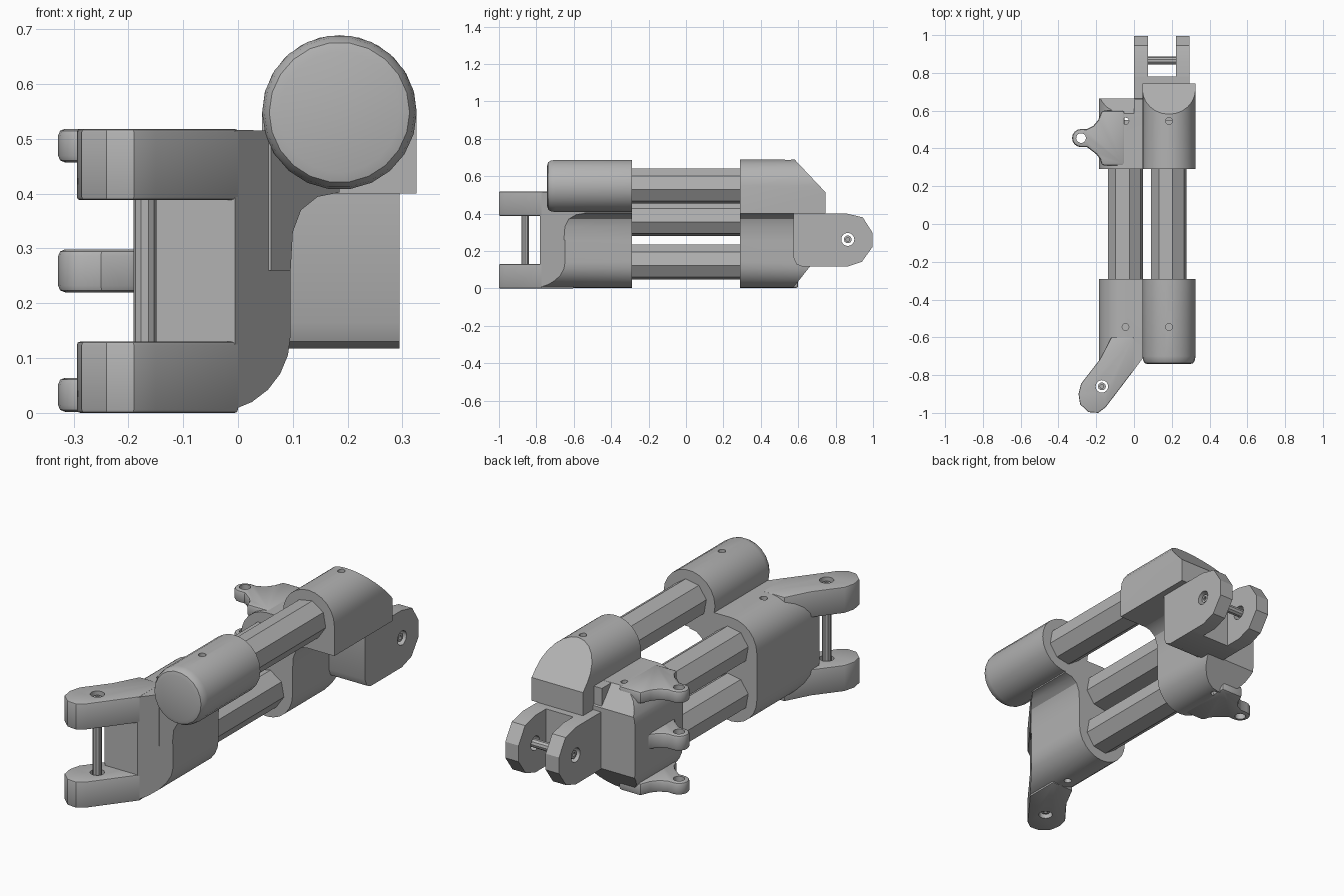
import bpy, bmesh
from math import cos, sin, pi, radians
from mathutils import Vector

if "Cube" in bpy.data.objects:
    bpy.data.objects.remove(bpy.data.objects["Cube"], do_unlink=True)

grey = bpy.data.materials.new("grey_plastic")
grey.use_nodes = True
grey.diffuse_color = (0.45, 0.45, 0.45, 1)
grey.node_tree.nodes["Principled BSDF"].inputs["Base Color"].default_value = (0.45, 0.45, 0.45, 1)

AXES = {"x": lambda u, v, t: (t, u, v),
        "y": lambda u, v, t: (u, t, v),
        "z": lambda u, v, t: (u, v, t)}


def arc(cx, cy, r, start, end, n):
    """Points on an arc, angles in degrees."""
    return [(cx + r * cos(radians(start + (end - start) * i / n)),
             cy + r * sin(radians(start + (end - start) * i / n))) for i in range(n + 1)]


def circle(cx, cy, r, n, phase=0):
    return arc(cx, cy, r, phase, phase + 360, n)[:-1]


def finish(bm, name, bevel=0, cutters=(), helper=False):
    """Turn a bmesh into an object, bevel it, drill it and shade it."""
    bmesh.ops.recalc_face_normals(bm, faces=bm.faces)
    mesh = bpy.data.meshes.new(name)
    bm.to_mesh(mesh)
    bm.free()
    obj = bpy.data.objects.new(name, mesh)
    bpy.context.collection.objects.link(obj)
    mesh.materials.append(grey)
    if helper:
        obj.hide_render = True
        obj.hide_viewport = True
        return obj
    bpy.ops.object.select_all(action="DESELECT")
    obj.select_set(True)
    bpy.context.view_layer.objects.active = obj
    if bevel:
        mod = obj.modifiers.new("bevel", "BEVEL")
        mod.width, mod.segments, mod.limit_method = bevel, 2, "ANGLE"
        mod.angle_limit = radians(50)
        bpy.ops.object.modifier_apply(modifier=mod.name)
    for cutter in cutters:
        mod = obj.modifiers.new("drill", "BOOLEAN")
        mod.operation, mod.solver, mod.object = "DIFFERENCE", "EXACT", cutter
        bpy.ops.object.modifier_apply(modifier=mod.name)
    bpy.ops.object.shade_smooth_by_angle(angle=radians(28))
    return obj


def prism(name, pts, axis, a, b, clips=(), **kw):
    """Extrude a profile along an axis, then slice it by (point, outward normal) planes."""
    bm = bmesh.new()
    rings = [[bm.verts.new(AXES[axis](u, v, t)) for u, v in pts] for t in (a, b)]
    n = len(pts)
    for ring in rings:
        bm.faces.new(ring)
    for i in range(n):
        j = (i + 1) % n
        bm.faces.new((rings[0][i], rings[0][j], rings[1][j], rings[1][i]))
    for point, normal in clips:
        cut = bmesh.ops.bisect_plane(bm, geom=bm.verts[:] + bm.edges[:] + bm.faces[:],
                                     plane_co=point, plane_no=Vector(normal).normalized(),
                                     clear_outer=True)
        edges = [e for e in cut["geom_cut"] if isinstance(e, bmesh.types.BMEdge)]
        bmesh.ops.edgenet_fill(bm, edges=edges)
    return finish(bm, name, **kw)


def lathe(name, profile, axis, cu, cv, n, **kw):
    """Revolve (radius, position) pairs about a line parallel to an axis; ends are capped."""
    bm = bmesh.new()
    rings = [[bm.verts.new(AXES[axis](u, v, t)) for u, v in circle(cu, cv, r, n)]
             for r, t in profile]
    for lo, hi in zip(rings, rings[1:]):
        for i in range(n):
            j = (i + 1) % n
            bm.faces.new((lo[i], lo[j], hi[j], hi[i]))
    bm.faces.new(rings[0])
    bm.faces.new(rings[-1])
    return finish(bm, name, **kw)


# Main dimensions: low tubes share one x, the high tube sits beside them
LOW_X, LOW_Z, MID_Z = -0.045, 0.142, 0.375
HIGH_X, HIGH_Z, WALL = 0.185, 0.548, 0.141
PIN_XY, PIN_YZ = (-0.17, -0.86), (0.865, 0.262)

# Drilling helpers
screw_holes = {}
for end, y in (("front", -0.545), ("rear", 0.545)):
    for side, x, z in (("low", LOW_X, -0.1), ("high", HIGH_X, 0.6)):
        screw_holes[end, side] = prism(f"{end}_{side}_screw_cutter", circle(x, y, 0.018, 12),
                                       "z", z, 0.8, helper=True)
front_bore = prism("front_bore_cutter", circle(*PIN_XY, 0.033, 16), "z", -0.1, 0.7, helper=True)
rear_bore = prism("rear_bore_cutter", circle(*PIN_YZ, 0.035, 16), "x", -0.1, 0.5, helper=True)
ear_bore = prism("ear_bore_cutter", circle(-0.28, 0.455, 0.026, 14), "z", -0.1, 0.7, helper=True)

# Three octagonal tubes
for name, x, z in (("low", LOW_X, LOW_Z), ("middle", LOW_X, MID_Z), ("high", HIGH_X, HIGH_Z)):
    prism(f"{name}_tube", circle(x, z, 0.096, 8, 33), "y", -0.6, 0.55)

# Twin-tube sleeves, rounded except at the corner beside the high tube
sleeve = (arc(LOW_X, LOW_Z, WALL, 180, 360, 12)
          + [(0.096, 0.515), (LOW_X, MID_Z + WALL)]
          + arc(LOW_X, MID_Z, WALL, 90, 180, 6)[1:])
prism("front_twin_sleeve", sleeve, "y", -0.78, -0.29,
      clips=[((0.04, -0.72, 0), (0.25, -0.19, 0))], cutters=[screw_holes["front", "low"]])
prism("rear_twin_sleeve", sleeve, "y", 0.29, 0.665,
      clips=[((0, 0.57, 0), (0, 0.12, -0.095)), ((0, 0.585, 0.516), (0, 0.095, 0.08))],
      cutters=[screw_holes["rear", "low"]])

# Curved webs joining the sleeves to the high collars
web = [(0, 0.515), (0.07, 0.515), (0.185, 0.5), (0.185, 0.402), (0.145, 0.394),
       (0.115, 0.37), (0.1, 0.33), (0.096, 0.26), (0, 0.26)]
prism("front_web", web, "y", -0.7, -0.29,
      clips=[((0.06, -0.7, 0), (0.25, -0.19, 0))])
prism("rear_web", web, "y", 0.29, 0.66)

# High collars: a closed round cap in front, an arched block with a sloped end at the rear
lathe("front_high_collar",
      [(WALL, -0.29), (WALL, -0.70), (0.137, -0.722), (0.128, -0.737), (0.11, -0.742)],
      "y", HIGH_X, HIGH_Z, 22, cutters=[screw_holes["front", "high"]])
prism("rear_high_collar",
      arc(HIGH_X, HIGH_Z, WALL, 0, 180, 12) + [(0.044, 0.4), (0.326, 0.4)],
      "y", 0.29, 0.745, clips=[((0, 0.58, 0.69), (0, 0.175, 0.165))],
      cutters=[screw_holes["rear", "high"]])

# Angled front fork
fork = [(-0.12, -0.6), (-0.183, -0.72), (-0.28, -0.845), (-0.294, -0.9), (-0.285, -0.955),
        (-0.24, -0.996), (-0.19, -1.0), (-0.15, -0.97), (0.0, -0.773), (0.0, -0.6)]
for name, z in (("lower", 0), ("upper", 0.388)):
    prism(f"{name}_front_fork", fork, "z", z, z + 0.13, bevel=0.006, cutters=[front_bore])

# Rear fork: a solid root and two rounded cheeks
prism("rear_fork_root", [(0.575, 0.40), (0.575, 0.165), (0.59, 0.13), (0.62, 0.117),
                         (0.78, 0.117), (0.78, 0.40)], "x", 0.0, 0.295)
cheek = [(0.7, 0.117), (0.865, 0.117), (0.94, 0.142), (0.996, 0.22), (0.996, 0.3),
         (0.945, 0.38), (0.86, 0.40), (0.7, 0.40)]
for name, x in (("right", 0.0), ("left", 0.222)):
    prism(f"{name}_rear_fork", cheek, "x", x, x + 0.073, cutters=[rear_bore])

# Pins with a small socket at each end
for name, axis, (u, v), a, b in (("front_pin", "z", PIN_XY, 0.015, 0.503),
                                 ("rear_pin", "x", PIN_YZ, 0.01, 0.285)):
    lathe(name, [(0.01, a + 0.02), (0.01, a), (0.021, a), (0.021, b), (0.01, b),
                 (0.01, b - 0.02)], axis, u, v, 10)

# Three flared ears with eyelets
ear = ([(-0.05, 0.6), (-0.17, 0.6), (-0.19, 0.55), (-0.215, 0.52), (-0.25, 0.502)]
       + arc(-0.28, 0.455, 0.048, 90, 270, 8)
       + [(-0.25, 0.408), (-0.2, 0.37), (-0.18, 0.345), (-0.17, 0.31), (-0.05, 0.31)])
for name, low, high in (("lower", 0.002, 0.064), ("middle", 0.22, 0.298), ("upper", 0.457, 0.518)):
    prism(f"{name}_ear", ear, "z", low, high, bevel=0.012, cutters=[ear_bore])
